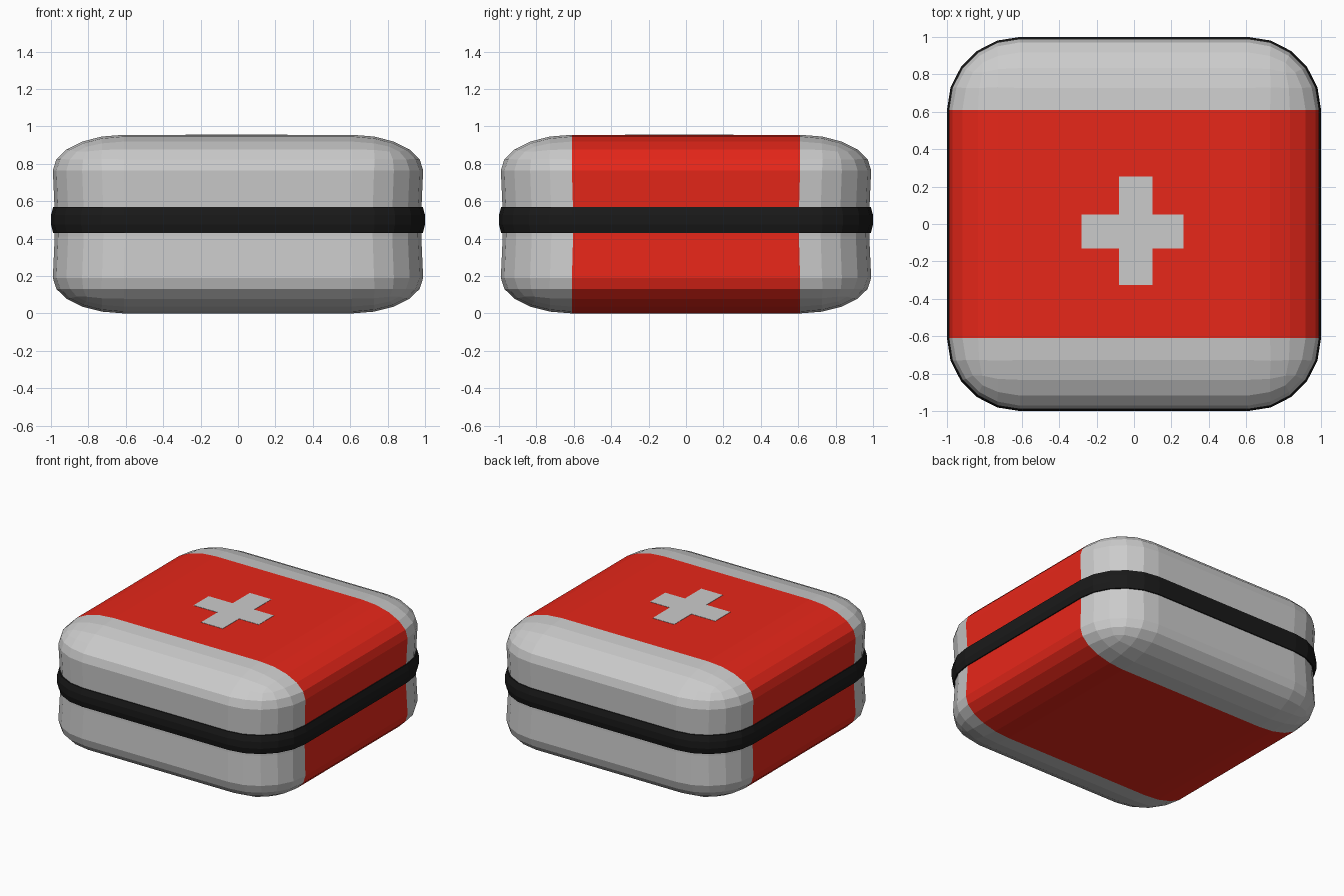
import bpy, bmesh
from math import sin, cos, pi

if "Cube" in bpy.data.objects:
    bpy.data.objects.remove(bpy.data.objects["Cube"])

def material(name, color):
    m = bpy.data.materials.new(name)
    m.diffuse_color = color
    m.use_nodes = True
    m.node_tree.nodes["Principled BSDF"].inputs["Base Color"].default_value = m.diffuse_color
    return m

RED = material("red", (0.80, 0.02, 0.01, 1))
BLACK = material("black", (0.01, 0.01, 0.01, 1))
HALF, HEIGHT, ROUND, SEG = 0.99, 0.955, 0.38, 5

def finish(bm, name, mat=None):
    bmesh.ops.recalc_face_normals(bm, faces=bm.faces)
    me = bpy.data.meshes.new(name)
    bm.to_mesh(me)
    bm.free()
    ob = bpy.data.objects.new(name, me)
    bpy.context.collection.objects.link(ob)
    if mat:
        me.materials.append(mat)
    return ob

# Rounded case, keeping either the middle stripe or the two ends
def case_part(name, middle, mat=None):
    bm = bmesh.new()
    bmesh.ops.create_cube(bm, size=2)
    for v in bm.verts:
        v.co = (v.co.x * HALF, v.co.y * HALF, v.co.z * HEIGHT)
    bmesh.ops.bevel(bm, geom=bm.edges[:], offset=ROUND, segments=SEG,
                    profile=0.5, affect='EDGES', clamp_overlap=False)
    for v in bm.verts:
        v.co.z = v.co.z * 0.5 + HEIGHT / 2
    # walls pinch in slightly towards the closing seam
    for z in (0.41, 0.545):
        bmesh.ops.bisect_plane(bm, geom=bm.verts[:] + bm.edges[:] + bm.faces[:],
                               plane_co=(0, 0, z), plane_no=(0, 0, 1))
    for v in bm.verts:
        if 0.35 < v.co.z < 0.6:
            v.co.x *= 0.99
            v.co.y *= 0.99
    bmesh.ops.recalc_face_normals(bm, faces=bm.faces)
    limit = HALF - ROUND + 0.005
    drop = [f for f in bm.faces
            if (abs(f.calc_center_median().y) < limit) != middle]
    bmesh.ops.delete(bm, geom=drop, context='FACES')
    return finish(bm, name, mat)

case_part("case_ends", False)
case_part("case_stripe", True, RED)

# Seam band swept around the rounded square outline
def outline(half, z):
    c = 0.61
    r = half - c
    pts = []
    for k, (sx, sy) in enumerate(((1, 1), (-1, 1), (-1, -1), (1, -1))):
        for i in range(SEG + 1):
            a = (k + i / SEG) * pi / 2
            pts.append((sx * c + r * cos(a), sy * c + r * sin(a), z))
    return pts

bm = bmesh.new()
profile = [(0.96, 0.43), (0.988, 0.43), (1.0, 0.475),
           (1.0, 0.525), (0.988, 0.57), (0.96, 0.57)]
rings = [[bm.verts.new(p) for p in outline(h, z)] for h, z in profile]
n = len(rings[0])
for a, b in zip(rings, rings[1:] + rings[:1]):
    for i in range(n):
        j = (i + 1) % n
        bm.faces.new((a[i], a[j], b[j], b[i]))
finish(bm, "seam_band", BLACK)

# Plain cross marking on the lid
x = (-0.28, -0.08, 0.10, 0.265)
y = (-0.325, -0.13, 0.05, 0.255)
corners = [(1, 0), (2, 0), (2, 1), (3, 1), (3, 2), (2, 2),
           (2, 3), (1, 3), (1, 2), (0, 2), (0, 1), (1, 1)]
bm = bmesh.new()
face = bm.faces.new([bm.verts.new((x[i], y[j], HEIGHT - 0.01)) for i, j in corners])
ext = bmesh.ops.extrude_face_region(bm, geom=[face])
for v in ext["geom"]:
    if isinstance(v, bmesh.types.BMVert):
        v.co.z = HEIGHT + 0.002
finish(bm, "lid_cross")
